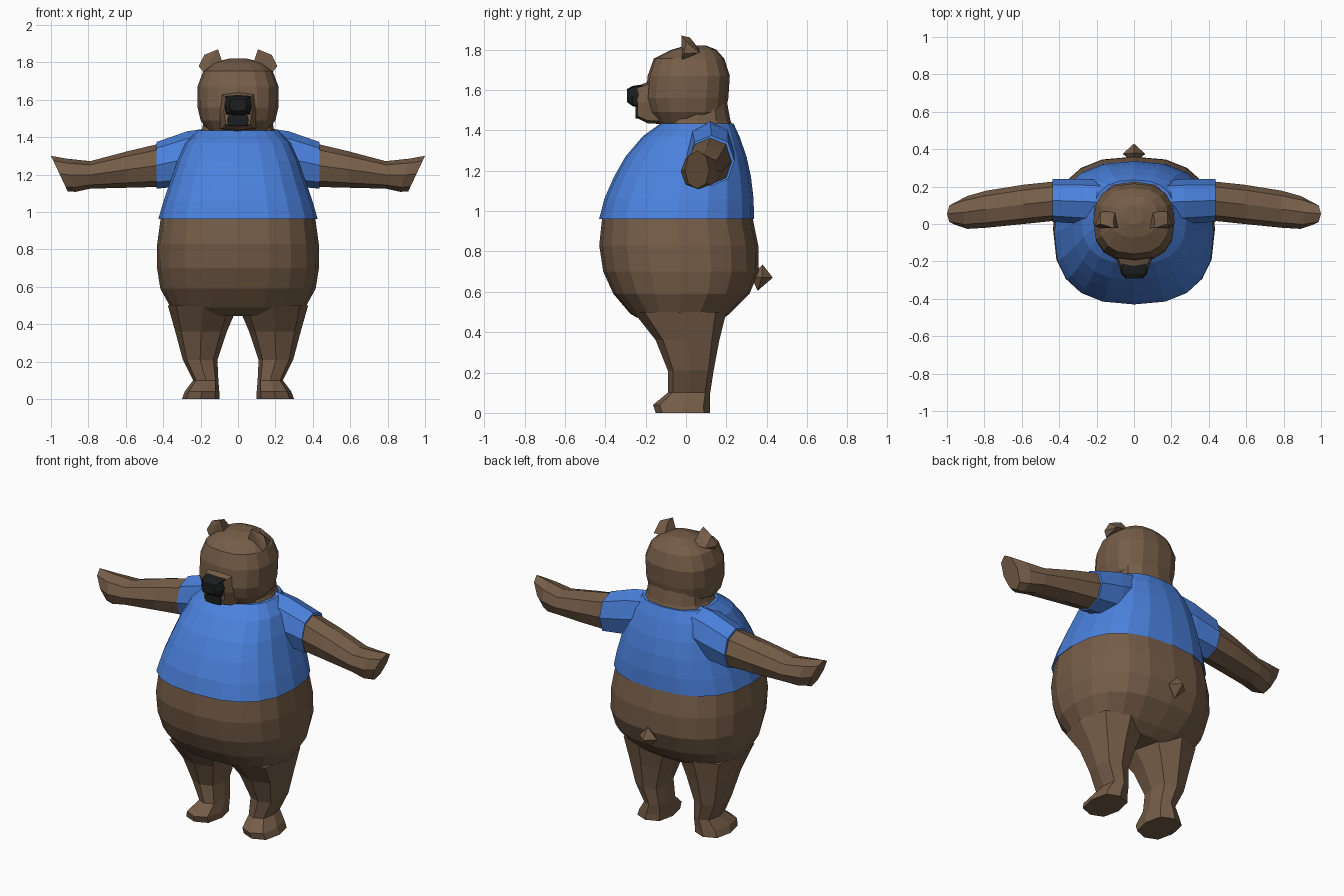
import bpy, bmesh
from math import cos, sin, pi, copysign


def material(name, rgb):
    m = bpy.data.materials.new(name)
    m.diffuse_color = (*rgb, 1)
    return m


FUR = material("brown fur", (0.18, 0.11, 0.065))
BLUE = material("blue cloth", (0.07, 0.22, 0.72))
DARK = material("dark nose", (0.012, 0.014, 0.014))


def finish(name, bm, mat, mirror):
    bmesh.ops.recalc_face_normals(bm, faces=bm.faces)
    me = bpy.data.meshes.new(name)
    bm.to_mesh(me)
    bm.free()
    me.materials.append(mat)
    ob = bpy.data.objects.new(name, me)
    bpy.context.collection.objects.link(ob)
    if mirror:
        ob.modifiers.new("Mirror", 'MIRROR')
    return ob


def loft(name, rings, n, power, mat, axis='z', mirror=False):
    """Rings: (position, u min, u max, v min, v max[, slant along v])."""
    bm = bmesh.new()
    loops = []
    for t, u0, u1, v0, v1, *slant in rings:
        s = slant[0] if slant else 0
        loop = []
        for i in range(n):
            c, d = cos(2 * pi * i / n), sin(2 * pi * i / n)
            c = copysign(abs(c) ** (2 / power), c) if abs(c) > 1e-6 else 0
            d = copysign(abs(d) ** (2 / power), d) if abs(d) > 1e-6 else 0
            u = (u0 + u1) / 2 + c * (u1 - u0) / 2
            dv = d * (v1 - v0) / 2
            v, w = (v0 + v1) / 2 + dv, t + s * dv
            co = {'z': (u, v, w), 'x': (w, u, v), 'y': (u, w, v)}[axis]
            loop.append(bm.verts.new(co))
        loops.append(loop)
    for a, b in zip(loops, loops[1:]):
        for i in range(n):
            j = (i + 1) % n
            bm.faces.new((a[i], a[j], b[j], b[i]))
    bm.faces.new(loops[0])
    bm.faces.new(loops[-1])
    return finish(name, bm, mat, mirror)


def sym(rows):
    """Rows centred on x = 0: (z, half width, y front, y back[, slant])."""
    return [(r[0], -r[1], r[1], *r[2:]) for r in rows]


def hull(name, points, mat, mirror=False):
    bm = bmesh.new()
    verts = [bm.verts.new(p) for p in points]
    bmesh.ops.convex_hull(bm, input=verts)
    return finish(name, bm, mat, mirror)


# Round belly and shirt over the chest
loft("belly", sym([
    (0.445, 0.27, -0.19, 0.15), (0.49, 0.36, -0.275, 0.215),
    (0.59, 0.415, -0.36, 0.315), (0.70, 0.433, -0.41, 0.36),
    (0.83, 0.432, -0.43, 0.358), (0.99, 0.41, -0.413, 0.325)]), 20, 2.5, FUR)
loft("shirt", sym([
    (0.98, 0.405, -0.405, 0.315), (0.962, 0.426, -0.43, 0.337),
    (1.06, 0.398, -0.405, 0.335), (1.17, 0.36, -0.357, 0.322),
    (1.27, 0.325, -0.30, 0.30), (1.37, 0.28, -0.215, 0.265),
    (1.435, 0.215, -0.125, 0.235)]), 20, 2.5, BLUE)

# Sleeves and arms, running outwards along x
loft("sleeve", [
    (0.18, 0.0, 0.235, 1.17, 1.445), (0.27, 0.0, 0.24, 1.14, 1.432),
    (0.435, 0.012, 0.24, 1.125, 1.375)], 8, 2.2, BLUE, 'x', True)
loft("arm", [
    (0.40, 0.02, 0.23, 1.135, 1.37), (0.59, 0.0, 0.21, 1.13, 1.325),
    (0.79, -0.02, 0.178, 1.125, 1.272), (0.89, -0.026, 0.15, 1.108, 1.285, 0.25),
    (0.955, -0.005, 0.115, 1.11, 1.30, 0.47)], 8, 2.2, FUR, 'x', True)

# Legs with feet that flare forwards and outwards
loft("leg", [
    (0.0, 0.10, 0.30, -0.15, 0.12), (0.04, 0.10, 0.285, -0.163, 0.12),
    (0.10, 0.105, 0.24, -0.09, 0.12), (0.21, 0.11, 0.295, -0.09, 0.137),
    (0.36, 0.06, 0.335, -0.15, 0.165), (0.50, 0.0, 0.375, -0.26, 0.20)],
    8, 2.6, FUR, 'z', True)

# Neck and head
loft("neck", sym([
    (1.41, 0.21, -0.12, 0.236), (1.45, 0.19, -0.11, 0.22),
    (1.53, 0.18, -0.10, 0.205)]), 12, 2.5, FUR)
loft("head", sym([
    (1.435, 0.16, -0.14, 0.14), (1.49, 0.20, -0.18, 0.195),
    (1.56, 0.216, -0.20, 0.21), (1.67, 0.217, -0.19, 0.217),
    (1.755, 0.185, -0.16, 0.19), (1.80, 0.125, -0.07, 0.15),
    (1.82, 0.05, 0.0, 0.10)]), 16, 2.5, FUR)

# Muzzle, mouth and nose, running forwards along y
loft("muzzle", sym([
    (-0.10, 0.12, 1.43, 1.66), (-0.19, 0.095, 1.435, 1.64),
    (-0.24, 0.075, 1.46, 1.62)]), 8, 5, FUR, 'y')
loft("mouth", sym([
    (-0.20, 0.062, 1.455, 1.52), (-0.25, 0.055, 1.46, 1.52)]), 8, 6, DARK, 'y')
loft("nose", sym([
    (-0.20, 0.078, 1.51, 1.63), (-0.265, 0.07, 1.52, 1.62),
    (-0.292, 0.045, 1.54, 1.605)]), 8, 5, DARK, 'y')

# Pointed ears and tail stub
hull("ear", [
    (0.08, -0.02, 1.79), (0.107, -0.022, 1.87), (0.18, 0.0, 1.84),
    (0.21, -0.01, 1.78), (0.187, -0.02, 1.75), (0.11, 0.02, 1.86),
    (0.10, 0.07, 1.795), (0.18, 0.065, 1.785)], FUR, True)
hull("tail", [
    (0, 0.38, 0.735), (0, 0.43, 0.67), (0, 0.355, 0.605),
    (-0.06, 0.375, 0.67), (0.06, 0.375, 0.67), (0, 0.32, 0.68)], FUR)
